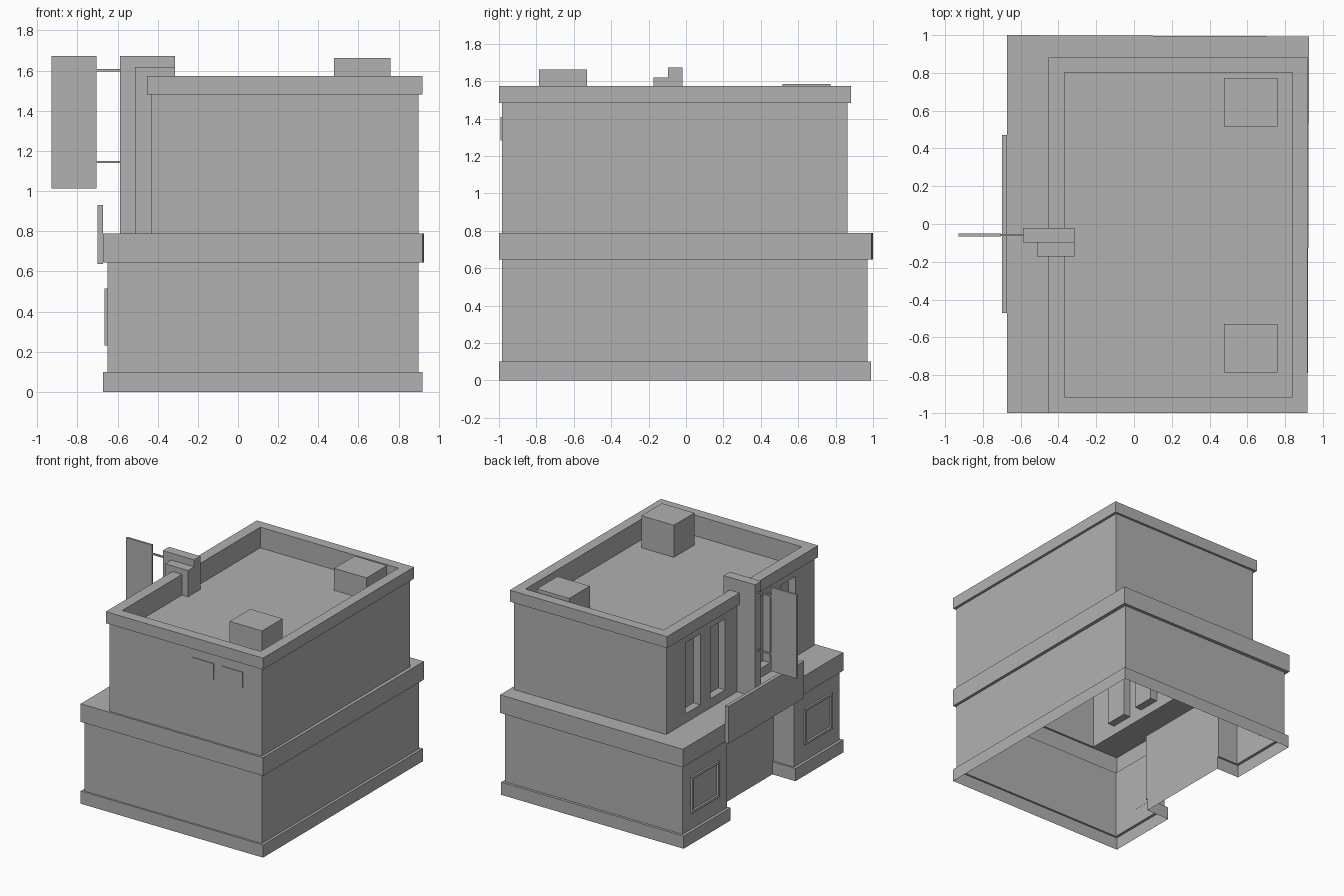
import bpy, bmesh
from mathutils import Vector

if "Cube" in bpy.data.objects:
    bpy.data.objects.remove(bpy.data.objects["Cube"])

grey = bpy.data.materials.new("dark_grey")
grey.diffuse_color = (.44, .44, .44, 1)
grey.use_nodes = True
grey.node_tree.nodes["Principled BSDF"].inputs["Base Color"].default_value = grey.diffuse_color


def finish(name, bm):
    me = bpy.data.meshes.new(name)
    bmesh.ops.remove_doubles(bm, verts=bm.verts, dist=1e-5)
    bm.to_mesh(me)
    bm.free()
    me.materials.append(grey)
    ob = bpy.data.objects.new(name, me)
    bpy.context.collection.objects.link(ob)
    return ob


def quad(bm, *pts):
    return bm.faces.new([bm.verts.new(p) for p in pts])


def box_bm(x0, x1, y0, y1, z0, z1):
    bm = bmesh.new()
    bmesh.ops.create_cube(bm, size=1)
    for v in bm.verts:
        v.co = Vector((x0 + (v.co.x + .5) * (x1 - x0),
                       y0 + (v.co.y + .5) * (y1 - y0),
                       z0 + (v.co.z + .5) * (z1 - z0)))
    return bm


def box(name, *b):
    return finish(name, box_bm(*b))


def loft(bm, rings, cap=False, skip=()):
    """Skin (outline, z) rings; skip holds (ring, side) faces left open."""
    vs = [[bm.verts.new((x, y, z)) for x, y in pts] for pts, z in rings]
    for r, (a, b) in enumerate(zip(vs, vs[1:])):
        for i in range(len(a)):
            j = (i + 1) % len(a)
            if (r, i) not in skip:
                bm.faces.new((a[i], a[j], b[j], b[i]))
    if cap:
        bm.faces.new(vs[-1])


def rect(x0, x1, y0, y1):
    return [(x0, y0), (x1, y0), (x1, y1), (x0, y1)]


def notched(x0, x1, y0, y1, xn, h):
    """Rectangle with the entrance notch cut into its -x side."""
    return [(x0, y0), (x1, y0), (x1, y1), (x0, y1),
            (x0, h), (xn, h), (xn, -h), (x0, -h)]


# Ground floor: plinth and wall wrapping into the entrance recess
XN = -.47
plinth = notched(-.672, .919, -1, .99, XN, .405)
wall = notched(-.65, .898, -.985, .97, XN, .42)
bm = bmesh.new()
loft(bm, [(plinth, 0), (plinth, .10), (wall, .10), (wall, .645)])
quad(bm, (-.65, -.42, .645), (-.65, .42, .645), (XN, .42, .645), (XN, -.42, .645))
finish("ground_floor", bm)

# Band between floors, upper floor, parapet and roof deck as one shell
low = rect(-.65, .898, -.985, .97)
band = [(-.672, -1), (.919, -1), (.927, .993), (-.672, 1)]
UX, Y0, Y1, Z0, Z1 = -.432, -.985, .863, .788, 1.482
up = rect(UX, .898, Y0, Y1)
cap = rect(-.453, .919, -1, .882)
inner = rect(-.368, .838, -.915, .803)
bm = bmesh.new()
loft(bm, [(low, .645), (band, .645), (band, Z0), (up, Z0), (up, Z1),
          (cap, Z1), (cap, 1.573), (inner, 1.573), (inner, 1.41)],
     cap=True, skip={(3, 3)})
finish("upper_shell", bm)

# Upper shopfront wall with four tall recessed windows
mid = (Y0 + Y1) / 2
offs = [.19, .37, .50, .685]
ys = [Y0] + [mid - o for o in reversed(offs)] + [mid + o for o in offs] + [Y1]
zs = [Z0, .86, 1.42, Z1]
bm = bmesh.new()
for i in range(len(ys) - 1):
    for k in range(3):
        a, b, c, d = ys[i], ys[i + 1], zs[k], zs[k + 1]
        p = [(UX, b, c), (UX, a, c), (UX, a, d), (UX, b, d)]
        if k == 1 and i in (1, 3, 5, 7):
            q = [(x + .06, y, z) for x, y, z in p]
            quad(bm, *q)
            for n in range(4):
                m = (n + 1) % 4
                quad(bm, p[n], p[m], q[m], q[n])
        else:
            quad(bm, *p)
bmesh.ops.dissolve_limit(bm, angle_limit=.01, verts=bm.verts, edges=bm.edges)
finish("window_wall", bm)


# Stepped pillar hooking over the parapet
def pillar(name, x0, y0, y1, top):
    prof = [(x0, Z0), (UX, Z0), (UX, 1.41), (-.315, 1.41), (-.315, top), (x0, top)]
    bm = bmesh.new()
    f = bm.faces.new([bm.verts.new((x, y0, z)) for x, z in prof])
    ext = bmesh.ops.extrude_face_region(bm, geom=[f], use_keep_orig=True)["geom"]
    for v in ext:
        if isinstance(v, bmesh.types.BMVert):
            v.co.y = y1
    bmesh.ops.recalc_face_normals(bm, faces=bm.faces)
    finish(name, bm)


pillar("sign_pillar_tall", -.588, -.097, -.02, 1.673)
pillar("sign_pillar_short", -.514, -.173, -.097, 1.618)

# Hanging sign and its two brackets
box("hanging_sign", -.93, -.705, -.066, -.05, 1.013, 1.673)
for n, z in enumerate((1.145, 1.602)):
    box(f"sign_bracket_{n}", -.71, -.585, -.064, -.052, z - .006, z + .006)

# Fascia board over the entrance
box("entrance_fascia", -.70, -.672, -.472, .472, .637, .93)

# Framed display panels either side of the entrance
for n, c in enumerate((-.71, .70)):
    bm = box_bm(-.665, -.6495, c - .17, c + .17, .23, .515)
    bm.normal_update()
    f = min(bm.faces, key=lambda f: f.calc_center_median().x)
    bmesh.ops.inset_region(bm, faces=[f], thickness=.025)
    bmesh.ops.inset_region(bm, faces=[f], thickness=.008, depth=-.01)
    finish(f"display_panel_{n}", bm)

# Roof units and small wall vents
box("roof_unit_front", .477, .76, -.785, -.53, 1.41, 1.663)
box("roof_unit_back", .477, .76, .517, .773, 1.41, 1.584)
for n, (a, b) in enumerate(((.29, .48), (.547, .733))):
    box(f"wall_vent_{n}", a, b, -.991, -.984, 1.283, 1.408)
